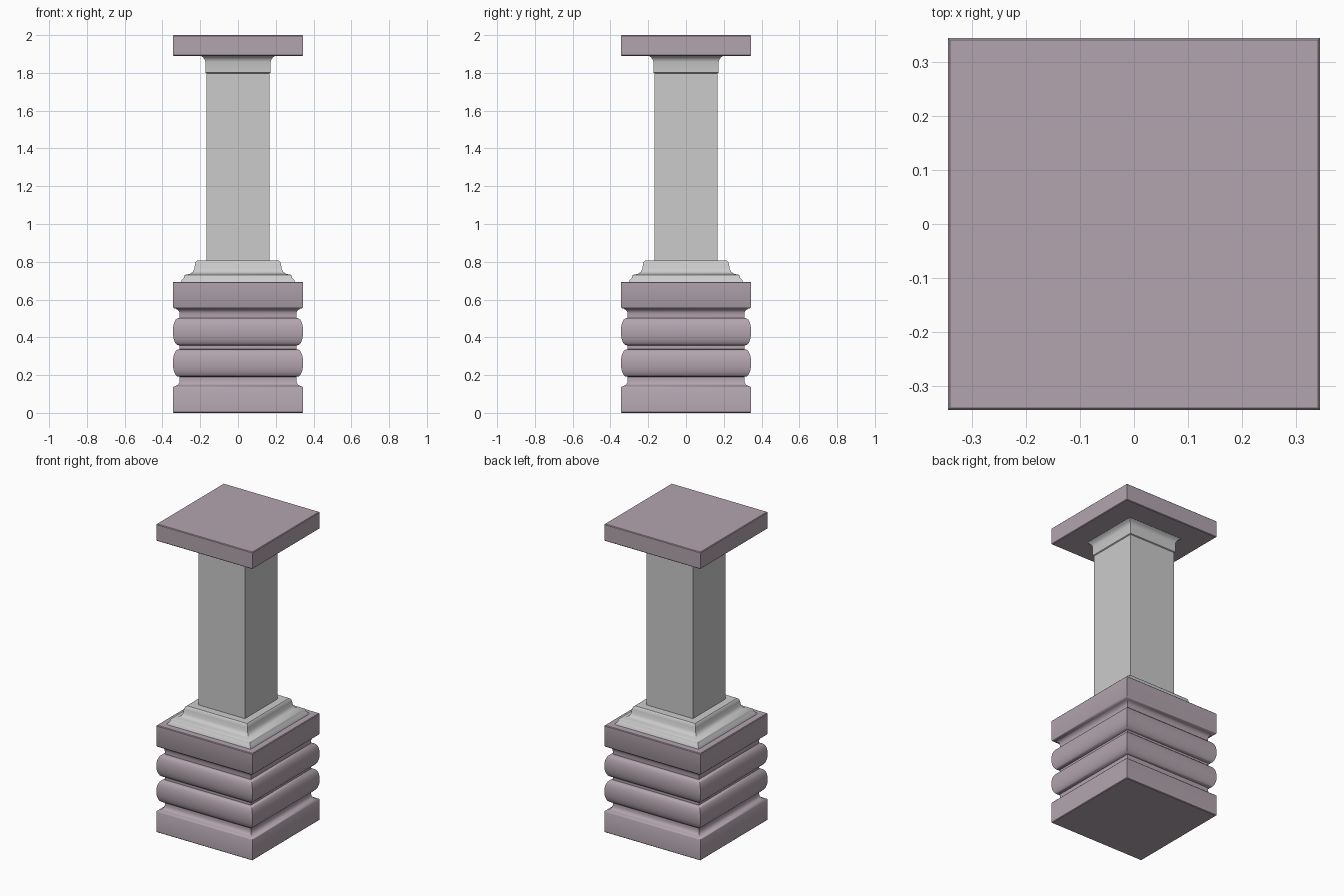
import bpy, bmesh, math

if "Cube" in bpy.data.objects:
    bpy.data.objects.remove(bpy.data.objects["Cube"])

stone = bpy.data.materials.new("mauve_stone")
stone.diffuse_color = (0.45, 0.375, 0.425, 1)
stone.use_nodes = True
stone.node_tree.nodes["Principled BSDF"].inputs["Base Color"].default_value = stone.diffuse_color


def square_loft(name, profile, material=None):
    """Stack mitred square rings from (half width, height) points and cap both ends."""
    bm = bmesh.new()
    rings = [[bm.verts.new((sx * w, sy * w, z))
              for sx, sy in ((-1, -1), (1, -1), (1, 1), (-1, 1))]
             for w, z in profile]
    for low, high in zip(rings, rings[1:]):
        for i in range(4):
            j = (i + 1) % 4
            bm.faces.new((low[i], low[j], high[j], high[i]))
    bm.faces.new(rings[0][::-1])
    bm.faces.new(rings[-1])
    mesh = bpy.data.meshes.new(name)
    bm.to_mesh(mesh)
    bm.free()
    obj = bpy.data.objects.new(name, mesh)
    bpy.context.collection.objects.link(obj)
    if material:
        mesh.materials.append(material)
    bpy.context.view_layer.objects.active = obj
    obj.select_set(True)
    bpy.ops.object.shade_smooth_by_angle(angle=math.radians(40))
    obj.select_set(False)
    return obj


def bulge(center, depth=0.036, half_height=0.073, inner=0.309, steps=12):
    """Rounded roll between two necks."""
    points = []
    for k in range(steps + 1):
        a = -math.pi / 2 + math.pi * k / steps
        points.append((inner + depth * math.cos(a) ** 0.8 if 0 < k < steps else inner,
                       center + half_height * math.sin(a)))
    return points


# Pedestal: lower block, two rolls, upper block (mirrored about its middle)
MID = 0.347
lower = [(0.341, 0), (0.345, 0.004), (0.345, 0.133), (0.341, 0.139),
         (0.328, 0.143), (0.317, 0.150), (0.311, 0.160), (0.309, 0.172)]
lower += bulge(0.264)
upper = [(w, 2 * MID - z) for w, z in reversed(lower)]
square_loft("pedestal", lower + upper, stone)

# Stepped moulding at the foot of the shaft
square_loft("base_moulding", [
    (0.302, 0.690), (0.298, 0.703), (0.288, 0.712), (0.284, 0.728),
    (0.280, 0.731), (0.255, 0.736), (0.240, 0.745), (0.232, 0.760),
    (0.228, 0.785), (0.223, 0.800), (0.216, 0.806)])

# Shaft with a small flare under the cap
square_loft("shaft", [
    (0.167, 0.80), (0.167, 1.798), (0.173, 1.802), (0.173, 1.860),
    (0.177, 1.872), (0.185, 1.882), (0.200, 1.892)])

# Cap slab
square_loft("cap", [
    (0.341, 1.890), (0.345, 1.894), (0.345, 1.996), (0.341, 2.0)], stone)
